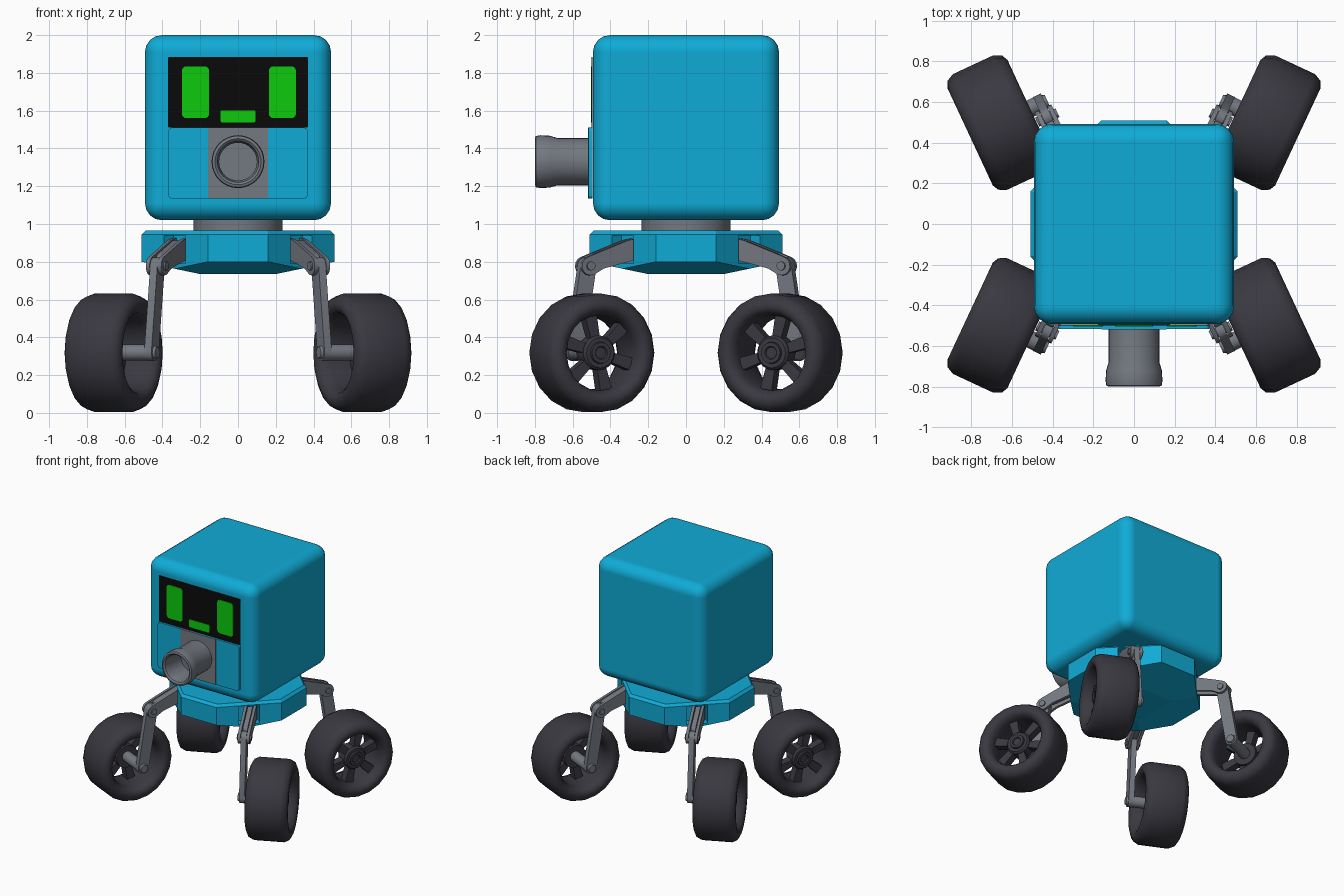
import bpy, bmesh
from math import sin, cos, pi, radians, atan2
from mathutils import Matrix, Vector

if "Cube" in bpy.data.objects:
    bpy.data.objects.remove(bpy.data.objects["Cube"])


def material(name, rgb):
    m = bpy.data.materials.new(name)
    m.diffuse_color = (*rgb, 1)
    m.use_nodes = True
    m.node_tree.nodes["Principled BSDF"].inputs["Base Color"].default_value = m.diffuse_color
    return m


BLUE = material("bright blue", (0.005, 0.41, 0.68))
GREY = material("metal grey", (0.175, 0.19, 0.22))
DARK = material("dark rubber", (0.042, 0.040, 0.052))
BLACK = material("screen black", (0.003, 0.003, 0.003))
GREEN = material("display green", (0.004, 0.60, 0.004))


def finish(name, bm, mat, angle=30):
    bmesh.ops.recalc_face_normals(bm, faces=bm.faces)
    me = bpy.data.meshes.new(name)
    bm.to_mesh(me)
    bm.free()
    me.materials.append(mat)
    if angle:
        for p in me.polygons:
            p.use_smooth = True
        me.set_sharp_from_angle(angle=radians(angle))
    ob = bpy.data.objects.new(name, me)
    bpy.context.collection.objects.link(ob)
    return ob


def prism(bm, pts, h0, h1, place):
    """Extrude a 2D outline from h0 to h1; place(p, q, h) gives the 3D point."""
    a, b = [[bm.verts.new(place(p, q, h)) for p, q in pts] for h in (h0, h1)]
    bm.faces.new(a)
    bm.faces.new(b[::-1])
    n = len(pts)
    for i in range(n):
        j = (i + 1) % n
        bm.faces.new((a[i], a[j], b[j], b[i]))


def lathe(bm, prof, n, place, loop=False):
    """Revolve (radius, height) points; zero radius at an end makes a cap."""
    rings = []
    for r, h in prof:
        if r == 0:
            rings.append([bm.verts.new(place(0, 0, h))] * n)
        else:
            rings.append([bm.verts.new(place(r * cos(2 * pi * i / n), r * sin(2 * pi * i / n), h))
                          for i in range(n)])
    pairs = list(zip(rings, rings[1:])) + ([(rings[-1], rings[0])] if loop else [])
    for a, b in pairs:
        for i in range(n):
            j = (i + 1) % n
            bm.faces.new(list(dict.fromkeys((a[i], a[j], b[j], b[i]))))


def bar(p, q, r1, r2, seg=8):
    """Outline of a bar with round ends."""
    t = atan2(q[1] - p[1], q[0] - p[0])
    out = []
    for c, r, s in ((q, r2, t - pi / 2), (p, r1, t + pi / 2)):
        out += [(c[0] + r * cos(s + pi * i / seg), c[1] + r * sin(s + pi * i / seg))
                for i in range(seg + 1)]
    return out


def to_front(p, q, h):
    return (p, h, q)


def plate(name, x0, x1, z0, z1, y, mat, r=0.02):
    """Rounded plate on the front of the head."""
    pts = []
    for k, (cx, cz) in enumerate(((x1 - r, z1 - r), (x0 + r, z1 - r), (x0 + r, z0 + r), (x1 - r, z0 + r))):
        pts += [(cx + r * cos(pi / 2 * (k + i / 4)), cz + r * sin(pi / 2 * (k + i / 4))) for i in range(5)]
    bm = bmesh.new()
    prism(bm, pts, -0.494, y, to_front)
    return finish(name, bm, mat)


# head: rounded cube
bm = bmesh.new()
bmesh.ops.create_cube(bm, size=1, matrix=Matrix.Translation((0, 0, 1.51)) @ Matrix.Diagonal((0.985, 0.985, 0.98, 1)))
head = finish("head", bm, BLUE, 60)
bev = head.modifiers.new("rounding", 'BEVEL')
bev.width, bev.segments, bev.harden_normals = 0.09, 4, True

# face
plate("screen", -0.37, 0.37, 1.51, 1.885, -0.499, BLACK, 0.006)
for side, x in (("left", -0.225), ("right", 0.235)):
    plate(side + "_eye", x - 0.072, x + 0.072, 1.56, 1.835, -0.503, GREEN, 0.025)
plate("mouth", -0.093, 0.093, 1.538, 1.602, -0.503, GREEN, 0.008)
plate("lower_face_panel", -0.37, 0.37, 1.135, 1.51, -0.515, BLUE, 0.02)
plate("nose_panel", -0.16, 0.16, 1.135, 1.51, -0.518, GREY, 0.002)

# nose: flared open tube
bm = bmesh.new()
lathe(bm, [(0, -0.495), (0.125, -0.495), (0.125, -0.68), (0.137, -0.72), (0.14, -0.77), (0.136, -0.795),
           (0.122, -0.8), (0.11, -0.79), (0.1, -0.74), (0.1, -0.6), (0, -0.6)], 32,
      lambda p, q, h: (p, h, q + 1.33))
finish("nose_tube", bm, GREY)

# neck
bm = bmesh.new()
lathe(bm, [(0, 0.94), (0.235, 0.94), (0.235, 1.04), (0, 1.04)], 32, lambda p, q, h: (p, q, h))
finish("neck", bm, GREY)

# body: eight-sided block with a shallow four-sided underside
SIGNS = [(sx, sy) for sx in (1, -1) for sy in (1, -1)]
bm = bmesh.new()
for sx, sy in SIGNS:
    for x, y, z in ((0.49, 0.155, 0.965), (0.155, 0.49, 0.965), (0.51, 0.16, 0.945), (0.16, 0.51, 0.945),
                    (0.51, 0.16, 0.80), (0.16, 0.51, 0.80), (0.335, 0.335, 0.763), (0.2, 0.2, 0.735)):
        bm.verts.new((x * sx, y * sy, z))
bmesh.ops.convex_hull(bm, input=bm.verts)
bmesh.ops.dissolve_limit(bm, angle_limit=0.02, verts=bm.verts, edges=bm.edges)
body = finish("body", bm, BLUE, 0)

# leg sockets cut into the body corners
bm = bmesh.new()
for k in range(4):
    bmesh.ops.create_cube(bm, size=1, matrix=Matrix.Rotation(pi / 4 + k * pi / 2, 4, 'Z')
                          @ Matrix.Translation((0.474, 0, 0.865)) @ Matrix.Diagonal((0.14, 0.16, 0.15, 1)))
cutter = finish("socket_cutter", bm, BLUE, 0)
cutter.hide_render = True
cut = body.modifiers.new("sockets", 'BOOLEAN')
cut.operation, cut.object = 'DIFFERENCE', cutter
body.data = bpy.data.meshes.new_from_object(body.evaluated_get(bpy.context.evaluated_depsgraph_get()))
body.modifiers.clear()
bpy.data.objects.remove(cutter)


# legs and wheels: local x is the axle, -y runs along the leg, turned 25 degrees
def leg_place(u, z, a):
    return (a, -u, z)


A = 0.165                       # leg plane along the axle
HIP, KNEE, FOOT = (0.41, 0.872), (0.655, 0.778), (0.73, 0.32)
WHEEL = (0.386, 0.73, 0.318)    # axle, leg, height


def upper_arm(bm):
    bend = (0.60, 0.815)
    for d in (-0.034, 0.034):
        outline = [(0.37, 0.815), (0.37, 0.925), (0.43, 0.915), (0.60, 0.852)]
        outline += [(KNEE[0] + 0.05 * cos(t), KNEE[1] + 0.05 * sin(t))
                    for t in (radians(75 - 27 * i) for i in range(8))]
        outline += [(0.575, 0.765)]
        prism(bm, outline, A + d - 0.011, A + d + 0.011, leg_place)
    prism(bm, bar(HIP, bend, 0.042, 0.03), A - 0.018, A + 0.018, leg_place)


def lower_leg(bm):
    prism(bm, bar(KNEE, FOOT, 0.046, 0.046), A - 0.021, A + 0.021, leg_place)
    lathe(bm, [(0, A - 0.055), (0.024, A - 0.055), (0.024, A + 0.055), (0, A + 0.055)], 12,
          lambda p, q, h: leg_place(p + KNEE[0], q + KNEE[1], h))


def axle(bm):
    lathe(bm, [(0, A - 0.035), (0.03, A - 0.035), (0.036, A - 0.02), (0.043, A + 0.02), (0.043, 0.41), (0, 0.41)], 16,
          lambda p, q, h: leg_place(p + FOOT[0], q + FOOT[1], h))


def on_wheel(p, q, h):
    return leg_place(p + WHEEL[1], q + WHEEL[2], h + WHEEL[0])


def tyre(bm):
    half = [(0.2, 0.10), (0.215, 0.145), (0.24, 0.163), (0.265, 0.163), (0.295, 0.148), (0.314, 0.11)]
    lathe(bm, half + [(r, -h) for r, h in half[::-1]], 20, on_wheel, loop=True)


def wheel_hub(bm):
    lathe(bm, [(0, 0.0), (0.09, 0.0), (0.092, 0.09), (0.08, 0.105), (0.058, 0.105), (0.055, 0.12),
               (0.035, 0.12), (0.03, 0.11), (0, 0.11)], 20, on_wheel)
    for k in range(6):
        c, s = cos(k * pi / 3 + 0.3), sin(k * pi / 3 + 0.3)
        pts = [(c * r - s * w, s * r + c * w) for r, w in ((0.07, -0.025), (0.21, -0.035), (0.21, 0.035), (0.07, 0.025))]
        prism(bm, pts, 0.02, 0.085, on_wheel)


for sx, sy in SIGNS:
    side = ("back" if sy < 0 else "front") + ("_right_" if sx > 0 else "_left_")
    turn = Matrix.Diagonal((sx, sy, 1, 1)) @ Matrix.Rotation(radians(25), 4, 'Z')
    for name, build, mat, angle in (("upper_arm", upper_arm, GREY, 30), ("lower_leg", lower_leg, GREY, 30),
                                    ("axle", axle, GREY, 40), ("tyre", tyre, DARK, 50),
                                    ("wheel_hub", wheel_hub, DARK, 30)):
        bm = bmesh.new()
        build(bm)
        bm.transform(turn)
        finish(side + name, bm, mat, angle)
